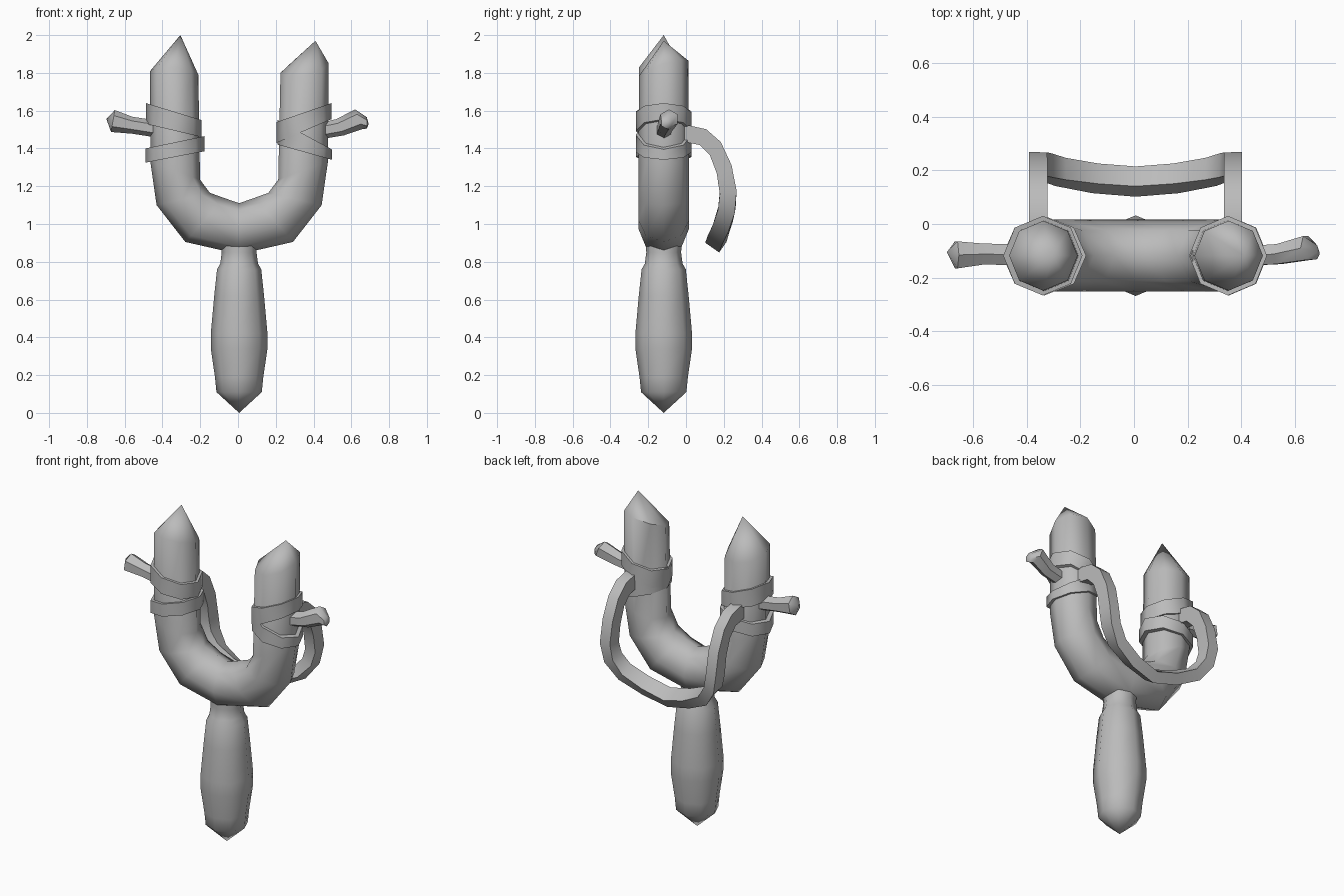
import bpy, bmesh, math
from mathutils import Vector

cube = bpy.data.objects.get("Cube")
if cube:
    bpy.data.objects.remove(cube, do_unlink=True)

grey = bpy.data.materials.new("plain_grey")
grey.use_nodes = True
COLOUR = (0.5, 0.5, 0.5, 1)
grey.diffuse_color = COLOUR
grey.node_tree.nodes["Principled BSDF"].inputs["Base Color"].default_value = COLOUR

CX, CY = 0.006, -0.118


def section(p, q, ry, lean=0.0, y=CY, sides=8):
    """Elliptical ring through the (x, z) points p and q, with depth ry."""
    a, b = Vector((p[0], y, p[1])), Vector((q[0], y, q[1]))
    mid, u, v = (a + b) / 2, (b - a) / 2, Vector((0, ry, lean))
    turns = [2 * math.pi * i / sides for i in range(sides)]
    return [mid + u * math.cos(t) + v * math.sin(t) for t in turns]


def loft(name, rings, start_tip=None, end_tip=None):
    """Skin the rings; close each end with a point or a flat face."""
    bm = bmesh.new()
    loops = [[bm.verts.new(co) for co in ring] for ring in rings]
    n = len(loops[0])
    for a, b in zip(loops, loops[1:]):
        for i in range(n):
            j = (i + 1) % n
            bm.faces.new((a[i], a[j], b[j], b[i]))
    for loop, tip in ((loops[0], start_tip), (loops[-1], end_tip)):
        if tip:
            point = bm.verts.new(tip)
            for i in range(n):
                bm.faces.new((loop[i], loop[(i + 1) % n], point))
        else:
            bm.faces.new(loop)
    bmesh.ops.recalc_face_normals(bm, faces=bm.faces)
    mesh = bpy.data.meshes.new(name)
    bm.to_mesh(mesh)
    bm.free()
    mesh.materials.append(grey)
    obj = bpy.data.objects.new(name, mesh)
    bpy.context.collection.objects.link(obj)
    bpy.ops.object.select_all(action='DESELECT')
    obj.select_set(True)
    bpy.context.view_layer.objects.active = obj
    bpy.ops.object.shade_smooth_by_angle(angle=math.radians(50))
    return obj


# Handle: swollen grip with a pointed foot
grip = [(0.11, 0.12), (0.19, 0.128), (0.34, 0.15), (0.42, 0.15), (0.62, 0.132),
        (0.76, 0.117), (0.79, 0.1), (0.85, 0.092), (0.95, 0.1)]
loft("handle", [section((CX - r, z), (CX + r, z), r) for z, r in grip],
     start_tip=(CX, CY, 0))

# Fork: one bent trunk, sections given as inner and outer points
bend = [((0.207, 1.235), (0.47, 1.33)), ((0.155, 1.165), (0.437, 1.10)),
        ((0.08, 1.138), (0.285, 0.905))]


def bend_ring(side, inner, outer):
    return section((CX + side * inner[0], inner[1]),
                   (CX + side * outer[0], outer[1]), 0.134)


left_half = [bend_ring(1, *s) for s in bend]
right_half = [bend_ring(-1, *s) for s in bend]
middle = section((CX, 1.11), (CX, 0.84), 0.134)
right_top = section((-0.21, 1.79), (-0.465, 1.81), 0.13, -0.03)
left_top = section((0.225, 1.80), (0.48, 1.85), 0.13, 0.04)
loft("fork", [right_top] + right_half + [middle] + left_half[::-1] + [left_top],
     start_tip=(-0.305, CY, 2.0), end_tip=(0.41, CY, 1.97))

# Wrapped bands: (inner x, inner bottom, inner top, outer x, outer bottom, outer top)
bands = {
    "right_upper_band": (-0.192, 1.46, 1.55, -0.487, 1.53, 1.64),
    "right_lower_band": (-0.178, 1.385, 1.465, -0.49, 1.325, 1.40),
    "left_upper_band": (0.205, 1.43, 1.54, 0.495, 1.555, 1.64),
    "left_lower_band": (0.21, 1.42, 1.55, 0.497, 1.34, 1.395),
}
for name, (xi, bi, ti, xo, bo, to) in bands.items():
    loft(name, [section((xi, bi), (xo, bo), 0.148),
                section((xi, ti), (xo, to), 0.148)])


# Side pegs: stubby twigs that thicken towards the end
def peg(name, stations, tip):
    rings = []
    for x, y, z, r, tilt in stations:
        rings.append(section((x + tilt, z - r), (x - tilt, z + r), r, y=y, sides=6))
    loft(name, rings, end_tip=tip)


peg("right_peg", [(-0.38, -0.115, 1.495, 0.045, 0), (-0.56, -0.112, 1.523, 0.045, 0),
                  (-0.662, -0.115, 1.545, 0.058, -0.01)], (-0.697, -0.105, 1.556))
peg("left_peg", [(0.40, -0.12, 1.485, 0.042, 0), (0.54, -0.112, 1.512, 0.043, 0.02),
                 (0.64, -0.09, 1.555, 0.052, 0.02), (0.682, -0.105, 1.535, 0.03, 0)],
    (0.692, -0.11, 1.53))

# Sling strap: half path of (x, y, z, angle of the flat side's normal)
half = [(0.363, -0.04, 1.475, 80), (0.363, 0.01, 1.477, 78), (0.363, 0.09, 1.46, 68),
        (0.363, 0.155, 1.40, 50), (0.363, 0.202, 1.29, 30), (0.363, 0.223, 1.17, 10),
        (0.343, 0.216, 1.08, -10), (0.28, 0.194, 1.0, -25), (0.15, 0.17, 0.94, -33)]
path = [(-x, y, z, a) for x, y, z, a in half] + [(0, 0.158, 0.903, -35)] + half[::-1]
points = [Vector((CX + x, y, z)) for x, y, z, a in path]
rings = []
for i, p in enumerate(points):
    along = points[min(i + 1, len(points) - 1)] - points[max(i - 1, 0)]
    angle = math.radians(path[i][3])
    thick = Vector((0, math.cos(angle), math.sin(angle))) * 0.045
    wide = along.cross(thick).normalized() * 0.034
    rings.append([p + thick + wide, p + thick - wide, p - thick - wide, p - thick + wide])
loft("sling_strap", rings)
